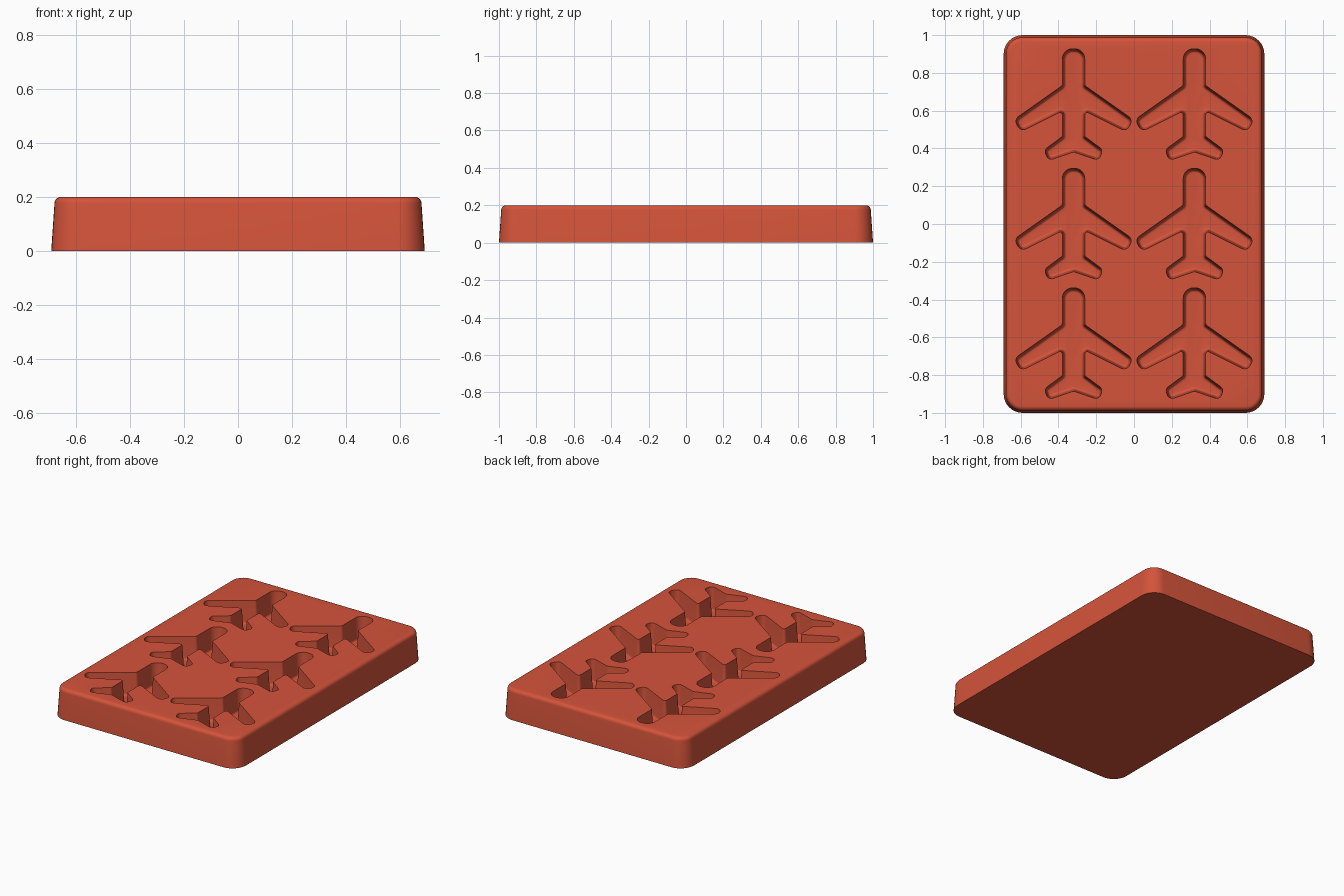
import bpy, bmesh, math
from mathutils import Vector

cube = bpy.data.objects.get("Cube")
if cube:
    bpy.data.objects.remove(cube, do_unlink=True)

HEIGHT, DEPTH = 0.2, 0.15
ARC = 8

red = bpy.data.materials.new("brick_red")
red.use_nodes = True
colour = (0.66, 0.088, 0.043, 1)
red.diffuse_color = colour
red.node_tree.nodes["Principled BSDF"].inputs["Base Color"].default_value = colour


def outline(corners, inset):
    """Inset a clockwise polygon of (x, y, radius) and round its corners."""
    result = []
    n = len(corners)
    for i in range(n):
        prev, here, nxt = (Vector(corners[(i + k) % n][:2]) for k in (-1, 0, 1))
        d0, d1 = (here - prev).normalized(), (nxt - here).normalized()
        n0, n1 = Vector((d0.y, -d0.x)), Vector((d1.y, -d1.x))
        point = here + (n0 + n1) * inset / (1 + n0.dot(n1))
        turn = math.atan2(d0.x * d1.y - d0.y * d1.x, d0.dot(d1))
        side = 1 if turn < 0 else -1        # convex corners turn right
        radius = max(corners[i][2] - side * inset, 0.002)
        start = point - d0 * radius * math.tan(abs(turn) / 2)
        centre = start + n0 * radius * side
        for k in range(ARC + 1):
            a = turn * k / ARC
            v = start - centre
            result.append(centre + Vector((v.x * math.cos(a) - v.y * math.sin(a),
                                           v.x * math.sin(a) + v.y * math.cos(a))))
    return result


def loft(bm, corners, levels, shift=(0, 0)):
    """Closed solid through insets of one outline at several heights."""
    rings = [[bm.verts.new((p.x + shift[0], p.y + shift[1], z))
              for p in outline(corners, inset)] for z, inset in levels]
    for a, b in zip(rings, rings[1:]):
        for i in range(len(a)):
            j = (i + 1) % len(a)
            bm.faces.new((a[i], a[j], b[j], b[i]))
    bm.faces.new(rings[0])
    bm.faces.new(rings[-1])


def finish(bm, name):
    bmesh.ops.recalc_face_normals(bm, faces=bm.faces)
    mesh = bpy.data.meshes.new(name)
    bm.to_mesh(mesh)
    bm.free()
    mesh.materials.append(red)
    obj = bpy.data.objects.new(name, mesh)
    bpy.context.collection.objects.link(obj)
    return obj


def fillet(z, inset, radius, sign):
    """Quarter-round levels ending at height z (sign: +1 top, -1 bottom)."""
    steps = [math.pi / 2 * k / 5 for k in range(6)]
    return [(z - sign * radius * (1 - math.sin(a)),
             inset + radius * (1 - math.cos(a))) for a in steps]


# Tapered tray block with rounded corners and a rounded top rim
block = [(-0.69, 1, 0.1), (0.69, 1, 0.1), (0.69, -1, 0.1), (-0.69, -1, 0.1)]
bm = bmesh.new()
loft(bm, block, [(0, 0)] + fillet(HEIGHT, 0.012, 0.024, 1))
tray = finish(bm, "mould_tray")

# Half outline of the aeroplane hollow: nose, wing, tail
half = [(0.06, 0.295, 0.055), (0.06, 0.1, 0.015), (0.315, -0.08, 0.033),
        (0.28, -0.145, 0.033), (0.06, -0.035, 0.012), (0.06, -0.17, 0.012),
        (0.155, -0.24, 0.028), (0.135, -0.298, 0.028)]
plane = half + [(0, -0.252, 0.02)] + [(-x, y, r) for x, y, r in reversed(half)]

# Six hollows with tapered walls and a rounded floor edge
bm = bmesh.new()
levels = [(HEIGHT + 0.02, -0.001)] + fillet(HEIGHT - DEPTH, 0.01, 0.014, -1)
for x in (-0.32, 0.32):
    for row in (-1, 0, 1):
        loft(bm, plane, levels, (x, row * 0.633))
cutter = finish(bm, "hollow_cutter")
cutter.hide_render = True

cut = tray.modifiers.new("hollows", 'BOOLEAN')
cut.operation = 'DIFFERENCE'
cut.solver = 'EXACT'
cut.object = cutter

bpy.ops.object.select_all(action='DESELECT')
tray.select_set(True)
bpy.context.view_layer.objects.active = tray
bpy.ops.object.modifier_apply(modifier=cut.name)
bpy.data.objects.remove(cutter, do_unlink=True)
bpy.ops.object.shade_smooth_by_angle(angle=math.radians(35))
